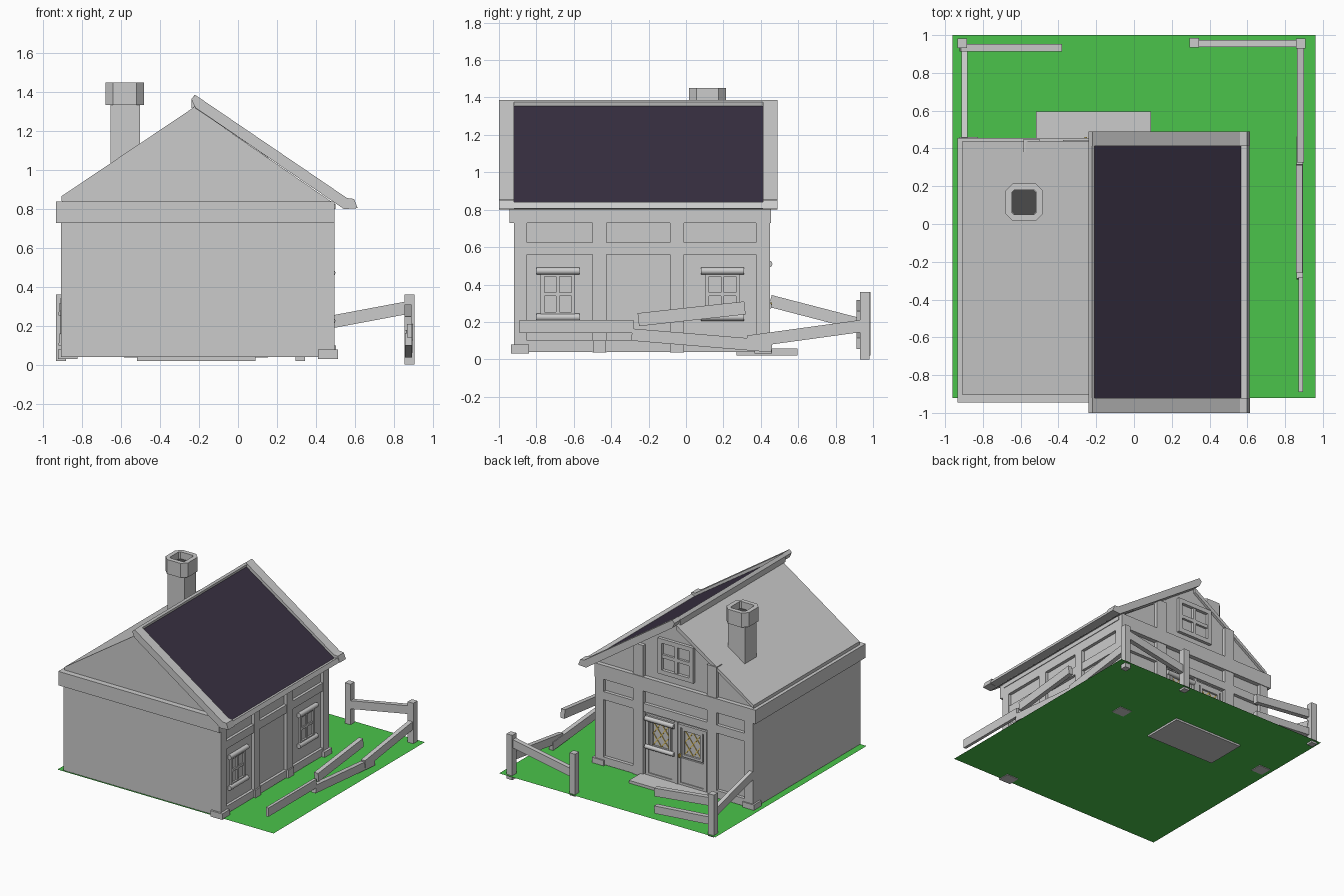
import bpy, bmesh, math
from mathutils import Vector

if "Cube" in bpy.data.objects:
    bpy.data.objects.remove(bpy.data.objects["Cube"])


def material(name, rgb):
    m = bpy.data.materials.new(name)
    m.diffuse_color = (*rgb, 1)
    m.use_nodes = True
    m.node_tree.nodes["Principled BSDF"].inputs["Base Color"].default_value = m.diffuse_color
    return m


GREEN = material("grass", (0.07, 0.55, 0.07))
DARK = material("roof_dark", (0.04, 0.03, 0.055))
SOOT = material("soot", (0.07, 0.07, 0.07))
GOLD = material("gold", (0.75, 0.55, 0.12))


def finish(name, bm, mat=None):
    bmesh.ops.recalc_face_normals(bm, faces=bm.faces)
    me = bpy.data.meshes.new(name)
    bm.to_mesh(me)
    bm.free()
    ob = bpy.data.objects.new(name, me)
    bpy.context.collection.objects.link(ob)
    if mat:
        me.materials.append(mat)
    return ob


def extrude(name, pts, vec, mat=None):
    bm = bmesh.new()
    f = bm.faces.new([bm.verts.new(p) for p in pts])
    r = bmesh.ops.extrude_face_region(bm, geom=[f])
    vs = [g for g in r["geom"] if isinstance(g, bmesh.types.BMVert)]
    bmesh.ops.translate(bm, vec=Vector(vec), verts=vs)
    return finish(name, bm, mat)


def box(name, x0, x1, y0, y1, z0, z1, mat=None):
    pts = [(x0, y0, z0), (x1, y0, z0), (x1, y1, z0), (x0, y1, z0)]
    return extrude(name, pts, (0, 0, z1 - z0), mat)


def prism(name, prof, y0, y1, mat=None):
    return extrude(name, [(x, y0, z) for x, z in prof], (0, y1 - y0, 0), mat)


def beam(name, a, b, w, h, mat=None):
    """Square timber between two points; h is its height, w its width."""
    a, b = Vector(a), Vector(b)
    d = (b - a).normalized()
    s = d.cross(Vector((0, 0, 1))).normalized() * w / 2
    u = s.cross(d).normalized() * h / 2
    return extrude(name, [a + s + u, a - s + u, a - s - u, a + s - u], b - a, mat)


# Placement on a wall: u runs along the wall, d is the outward coordinate
def at(face, u, d, z):
    return (d, u, z) if face == "right" else (u, d, z)


def wbox(face, name, u0, u1, z0, z1, d0, d1, mat=None):
    a, b = at(face, u0, d0, z0), at(face, u1, d1, z1)
    return box(name, a[0], b[0], a[1], b[1], a[2], b[2], mat)


def rod(face, name, u0, u1, z, d, r):
    ring = [at(face, u0, d + r * math.cos(t * math.pi / 6),
               z + r * math.sin(t * math.pi / 6)) for t in range(12)]
    ob = extrude(name, ring, Vector(at(face, u1 - u0, 0, 0)))
    for p in ob.data.polygons:
        p.use_smooth = len(p.vertices) == 4


def frame(face, name, u0, u1, z0, z1, d0, d1, t):
    wbox(face, name + "_left", u0, u0 + t, z0, z1, d0, d1)
    wbox(face, name + "_right", u1 - t, u1, z0, z1, d0, d1)
    wbox(face, name + "_bottom", u0 + t, u1 - t, z0, z0 + t, d0, d1)
    wbox(face, name + "_top", u0 + t, u1 - t, z1 - t, z1, d0, d1)


def mullions(face, name, u0, u1, z0, z1, d0, d1, t):
    u, z = (u0 + u1) / 2, (z0 + z1) / 2
    wbox(face, name + "_upright", u - t / 2, u + t / 2, z0, z1, d0, d1)
    wbox(face, name + "_crossbar", u0, u1, z - t / 2, z + t / 2, d0, d1)


def lattice(name, u0, u1, z0, z1, d):
    """Diagonal gold leading: zigzags crossing the pane."""
    um, zm = (u0 + u1) / 2, (z0 + z1) / 2
    uh, zh = (u1 - u0) / 2, (z1 - z0) / 2
    for i, (a, b) in enumerate([((-1, -1), (1, 1)), ((-1, 1), (1, -1)), ((-1, 0), (0, 1)),
                                ((0, 1), (1, 0)), ((1, 0), (0, -1)), ((0, -1), (-1, 0))]):
        beam(f"{name}_{i}", (um + a[0] * uh, d, zm + a[1] * zh),
             (um + b[0] * uh, d, zm + b[1] * zh), 0.006, 0.007, GOLD)


# Lawn, step
bm = bmesh.new()
bm.faces.new([bm.verts.new(p) for p in [(-.96, -.92, .035), (.96, -.92, .035), (.96, 1, .035), (-.96, 1, .035)]])
finish("lawn", bm, GREEN)
box("door_step", -.52, .09, .27, .595, .02, .057)

# House body, eave band, gables
box("wall_core", -.91, .47, -.915, .42, .04, .8)
box("eave_band", -.935, .495, -.945, .455, .728, .84)
prism("gable", [(-.905, .8), (-.905, .86), (-.22, 1.32), (.5, .825), (.5, .8)], -.9, .42)
prism("left_roof", [(-.908, .84), (-.908, .866), (-.22, 1.328), (-.22, 1.29)], -.905, .44)

# Right roof
prism("roof_slab", [(-.22, 1.345), (.575, .815), (.55, .8), (-.22, 1.318)], -.925, .415)
prism("roof_covering", [(-.22, 1.358), (.577, .822), (.575, .812), (-.22, 1.34)], -.92, .412, DARK)
for side, y0, y1 in (("front", -1.0, -.92), ("back", .412, .49)):
    prism("bargeboard_" + side, [(-.24, 1.365), (-.22, 1.387), (.56, .857), (.597, .852),
                                 (.615, .805), (.545, .8), (-.22, 1.322)], y0, y1)
prism("ridge_board", [(-.24, 1.365), (-.222, 1.387), (-.208, 1.375), (-.22, 1.325), (-.24, 1.32)], -.92, .412)
prism("gutter", [(.567, .83), (.597, .84), (.612, .807), (.545, .8)], -.92, .412)

# Timber framing on the right wall
for i, (a, b) in enumerate([(-.92, -.85), (-.5, -.425), (-.085, -.01), (.375, .45)]):
    wbox("right", f"right_post_{i}", a, b, .037, .8, .42, .495)
for n, z0, z1 in (("sill", .04, .1), ("middle", .56, .625)):
    wbox("right", "right_beam_" + n, -.9, .43, z0, z1, .44, .492)

# Timber framing on the back wall and gable
for i, (a, b, t) in enumerate([(-.91, -.835, .8), (-.585, -.5, 1.09), (.065, .155, 1.09), (.42, .49, .8)]):
    wbox("back", f"back_post_{i}", a, b, .037, t, .38, .45)
wbox("back", "back_beam_middle", -.89, .47, .56, .625, .4, .447)
for i, (a, b) in enumerate([(-.89, -.54), (.11, .47)]):
    wbox("back", f"back_sill_{i}", a, b, .04, .1, .4, .447)

# Stone pads under the posts
for n, x0, x1, y0, y1 in (("front_right", .41, .515, -.935, -.84), ("back_right", .41, .515, .365, .46),
                          ("back_left", -.925, -.825, .365, .46)):
    box("pad_" + n, x0, x1, y0, y1, .03, .078)
for i, y in enumerate((-.4625, -.0475)):
    box(f"pad_side_{i}", .44, .505, y - .035, y + .035, .037, .1)

# Right wall windows
for i, c in enumerate((-.685, .195)):
    n = f"side_window_{i}"
    frame("right", n + "_frame", c - .092, c + .092, .232, .462, .465, .484, .02)
    mullions("right", n, c - .075, c + .075, .24, .455, .465, .48, .018)
    rod("right", n + "_lintel", c - .115, c + .115, .472, .482, .019)
    rod("right", n + "_sill", c - .115, c + .115, .225, .482, .019)

# Gable window
frame("back", "gable_window_frame", -.375, -.06, .9, 1.185, .41, .445, .035)
mullions("back", "gable_window", -.345, -.09, .93, 1.155, .41, .438, .028)

# Door and fixed panel beside it, each with a leaded pane
for n, u0, u1 in (("door", -.49, -.235), ("side_panel", -.21, .05)):
    c = (u0 + u1) / 2
    wbox("back", n + "_leaf", u0, u1, .05, .27, .41, .432)
    frame("back", n + "_frame", u0, u1, .05, .54, .41, .44, .025)
    frame("back", n + "_window_frame", c - .092, c + .092, .285, .515, .41, .44, .02)
    wbox("back", n + "_pane", c - .08, c + .08, .295, .505, .41, .425)
    lattice(n + "_leading", c - .072, c + .072, .305, .495, .426)
rod("back", "panel_lintel", -.205, .05, .51, .443, .019)
rod("back", "panel_sill", -.205, .05, .285, .443, .017)
box("door_jamb", -.235, -.21, .41, .445, .05, .555)
box("door_handle", -.262, -.25, .435, .46, .28, .305, GOLD)

# Chimney: shaft and chamfered hollow cap
box("chimney_shaft", -.655, -.505, .04, .19, .9, 1.36)


def octagon(cx, cy, h, c, z):
    k = h - c
    return [(cx + x, cy + y, z) for x, y in [(h, -k), (h, k), (k, h), (-k, h), (-h, k), (-h, -k), (-k, -h), (k, -h)]]


bm = bmesh.new()
rings = [[bm.verts.new(p) for p in octagon(-.582, .115, h, c, z)]
         for h, c, z in ((.065, .012, 1.39), (.065, .012, 1.45), (.1, .04, 1.45), (.1, .04, 1.335))]
for r0, r1 in zip(rings, rings[1:]):
    for i in range(8):
        bm.faces.new((r0[i], r0[(i + 1) % 8], r1[(i + 1) % 8], r1[i]))
bm.faces.new(rings[-1])
bm.faces.new(rings[0])
finish("chimney_cap", bm)
extrude("chimney_soot", octagon(-.582, .115, .064, .012, 1.391), (0, 0, .004), SOOT)

# Fence posts
for n, x, y, z0 in (("left", -.91, .957, .02), ("middle", .32, .96, .02), ("right", .882, .955, 0)):
    box("fence_post_" + n, x - .025, x + .025, y - .026, y + .026, z0, .36)

# Fence rails, several fallen
for n, a, b, w, h in (
        ("left", (-.897, .45, .312), (-.897, .94, .185), .032, .065),
        ("back_left_upper", (-.92, .932, .285), (-.385, .932, .225), .04, .065),
        ("back_left_lower", (-.92, .932, .13), (-.385, .932, .085), .04, .06),
        ("back_right", (.32, .955, .19), (.89, .955, .297), .038, .065),
        ("right_far", (.882, .33, .095), (.882, .95, .18), .036, .065),
        ("right_middle", (.877, -.29, .132), (.877, .46, .07), .036, .065),
        ("right_near", (.882, -.89, .175), (.882, -.28, .175), .024, .07),
        ("right_fallen", (.875, -.255, .212), (.875, .315, .275), .036, .07)):
    beam("fence_rail_" + n, a, b, w, h)
